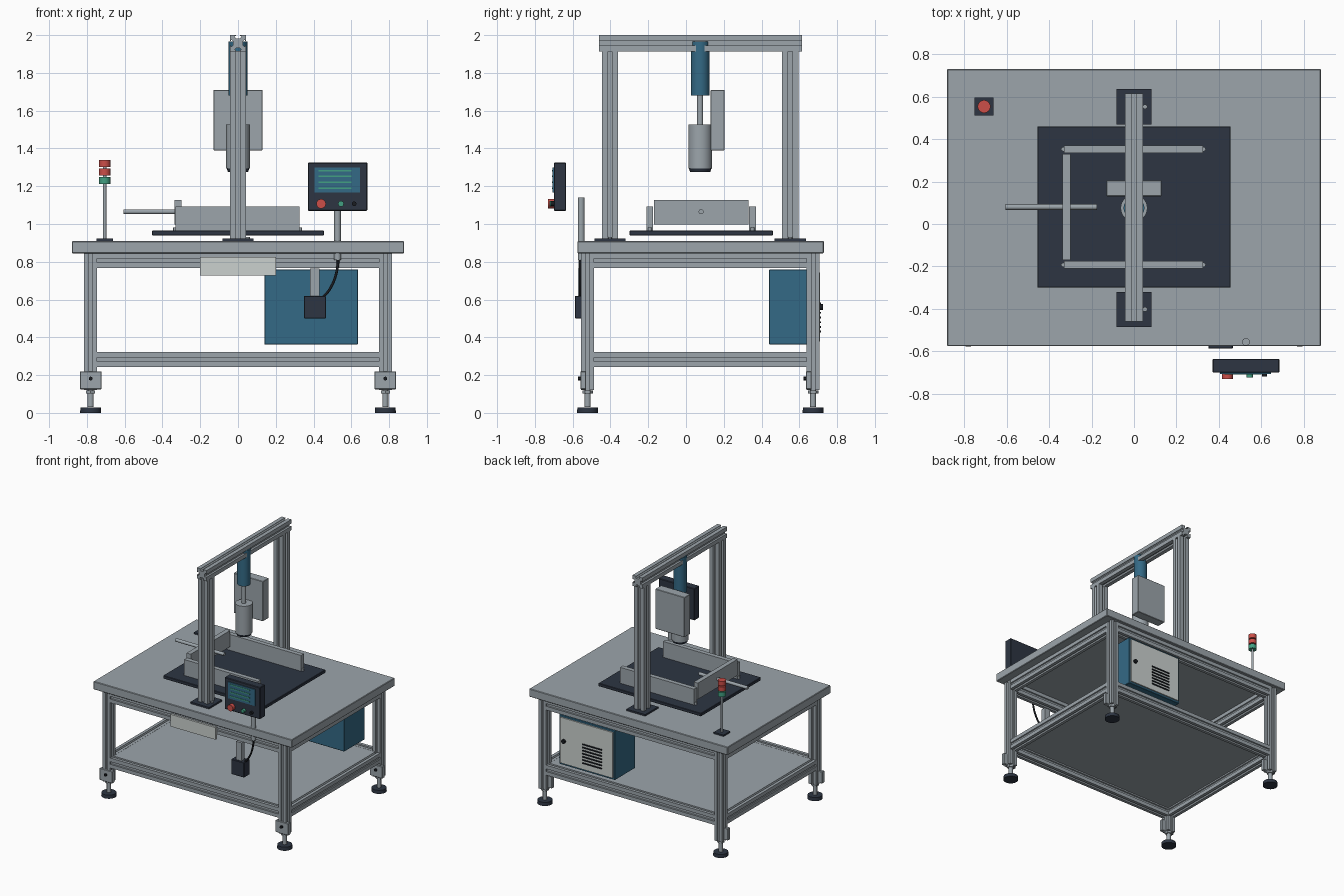
import bpy, bmesh, math
from mathutils import Vector

if "Cube" in bpy.data.objects:
    bpy.data.objects.remove(bpy.data.objects["Cube"])


def srgb(r, g, b):
    return tuple(((c / 255 + 0.055) / 1.055) ** 2.4 if c > 10 else c / 3300 for c in (r, g, b)) + (1,)


def material(name, *rgb):
    m = bpy.data.materials.new(name)
    m.diffuse_color = srgb(*rgb)
    m.use_nodes = True
    m.node_tree.nodes["Principled BSDF"].inputs["Base Color"].default_value = m.diffuse_color
    return m


GREY = material("aluminium_grey", 156, 165, 171)
DARK = material("dark_slate", 45, 53, 66)
BLUE = material("steel_blue", 52, 106, 134)
PALE = material("pale_panel", 203, 209, 207)
RED = material("signal_red", 204, 78, 72)
GREEN = material("signal_green", 66, 160, 130)
BLACK = material("black", 25, 28, 33)


def finish(bm, name, mat, smooth=False):
    bmesh.ops.recalc_face_normals(bm, faces=bm.faces)
    me = bpy.data.meshes.new(name)
    bm.to_mesh(me)
    bm.free()
    ob = bpy.data.objects.new(name, me)
    bpy.context.collection.objects.link(ob)
    me.materials.append(mat)
    if smooth:
        bpy.context.view_layer.objects.active = ob
        ob.select_set(True)
        bpy.ops.object.shade_smooth_by_angle(angle=math.radians(35))
        ob.select_set(False)
    return ob


def box(name, mat, x, y, z, bevel=0):
    """Box from (min, max) ranges."""
    bm = bmesh.new()
    bmesh.ops.create_cube(bm, size=1)
    for v in bm.verts:
        v.co = [r[0] + (c + 0.5) * (r[1] - r[0]) for r, c in zip((x, y, z), v.co)]
    if bevel:
        bmesh.ops.bevel(bm, geom=bm.edges[:], offset=bevel, segments=1, affect='EDGES')
    return finish(bm, name, mat)


def rod(name, mat, p, q, r, r2=None, n=32):
    """Round bar from point p to point q."""
    p, q = Vector(p), Vector(q)
    bm = bmesh.new()
    bmesh.ops.create_cone(bm, cap_ends=True, segments=n, radius1=r,
                          radius2=r if r2 is None else r2, depth=(q - p).length)
    rot = Vector((0, 0, 1)).rotation_difference(q - p)
    for v in bm.verts:
        v.co = rot @ v.co + (p + q) / 2
    return finish(bm, name, mat, True)


def slotted(name, axis, a, b, centre, w, h):
    """Extruded bar w by h with a T-slot along each side, running from a to b along an axis."""
    s, lip, wide, deep = 0.13, 0.07, 0.22, 0.2
    side = [(-.5, -.5), (-s, -.5), (-s, lip - .5), (-wide, lip - .5), (-s, deep - .5),
            (s, deep - .5), (wide, lip - .5), (s, lip - .5), (s, -.5)]
    pts = []
    for k in range(4):
        c, sn = round(math.cos(k * math.pi / 2)), round(math.sin(k * math.pi / 2))
        pts += [(u * c - v * sn, u * sn + v * c) for u, v in side]
    bm = bmesh.new()
    verts = []
    for u, v in pts:
        co = [centre[0] + u * w, centre[1] + v * h]
        co.insert(axis, a)
        verts.append(bm.verts.new(co))
    f = bm.faces.new(verts)
    ext = bmesh.ops.extrude_face_region(bm, geom=[f])['geom']
    for v in ext:
        if isinstance(v, bmesh.types.BMVert):
            v.co[axis] = b
    return finish(bm, name, GREY)


# table top and lower shelf
box("table_top", GREY, (-.88, .88), (-.575, .73), (.845, .91), .004)
box("lower_shelf", GREY, (-.76, .76), (-.5, .65), (.305, .322))

# legs with levelling feet and foot brackets
LX, LY = .78, (-.521, .673)
for y in LY:
    for x in (-LX, LX):
        slotted("leg", 2, .12, .845, (x, y), .068, .068)
        box("foot_bracket", GREY, (x - .057, x + .057), (y - .038, y - .008), (.125, .22), .003)
        rod("bracket_bolt", BLACK, (x, y - .052, .182), (x, y - .036, .182), .011, n=6)
        rod("foot_stem", GREY, (x, y, .03), (x, y, .125), .016)
        rod("foot_nut", GREY, (x, y, .103), (x, y, .118), .028, n=6)
        rod("foot_pad", DARK, (x, y, 0), (x, y, .028), .056, .054)

# frame rails
for z in (.283, .806):
    for y in LY:
        slotted("long_rail", 0, -LX + .034, LX - .034, (y, z), .066, .08)
    for x in (-LX, LX):
        slotted("short_rail", 1, LY[0] + .034, LY[1] - .034, (x, z), .066, .08)

# press gantry
for y in (-.402, .552):
    slotted("gantry_column", 2, .922, 1.915, (0, y), .086, .086)
    box("column_base", DARK, (-.083, .083), (y - .083, y + .083), (.91, .923))
    rod("base_bolt", GREY, (.052, y, .92), (.052, y, .932), .011, n=16)
slotted("gantry_beam", 1, -.46, .615, (0, 1.957), .086, .086)

# press cylinder and head
CY = .075
rod("press_cylinder", BLUE, (0, CY, 1.68), (0, CY, 1.965), .049)
rod("press_rod", GREY, (0, CY, 1.52), (0, CY, 1.68), .016)
rod("press_head", GREY, (0, CY, 1.295), (0, CY, 1.527), .063)
rod("press_tip", DARK, (0, CY, 1.275), (0, CY, 1.295), .053, .06)
box("press_control_box", GREY, (-.13, .13), (.13, .205), (1.39, 1.71), .003)

# work plate, side guides and pusher
box("work_plate", DARK, (-.455, .455), (-.3, .46), (.94, .965), .003)
for y in (-.192, .352):
    box("side_guide", GREY, (-.33, .325), (y - .018, y + .018), (.965, 1.092))
    for x in (-.333, .328):
        rod("guide_pin", GREY, (x, y, .965), (x, y, .982), .01, n=16)
box("pusher_plate", GREY, (-.337, -.3), (-.17, .33), (.997, 1.127))
rod("pusher_rod", GREY, (-.605, .08, 1.065), (-.175, .08, 1.065), .013)

# signal tower
SX, SY = -.706, .553
box("tower_base", DARK, (SX - .044, SX + .044), (SY - .042, SY + .042), (.91, .922))
rod("tower_pole", GREY, (SX, SY, .922), (SX, SY, 1.33), .009)
for mat, z in ((GREEN, 1.212), (RED, 1.257), (RED, 1.302)):
    rod("tower_lamp", mat, (SX, SY, z), (SX, SY, z + .036), .03)

# operator panel with screen and buttons
box("operator_panel", DARK, (.37, .685), (-.7, -.635), (1.07, 1.325), .004)
box("screen", BLUE, (.405, .645), (-.706, -.699), (1.168, 1.3))
for i, right in enumerate((.6, .6, .6, .6)):
    z = 1.283 - i * .031
    box("screen_line", GREEN, (.425, right), (-.709, -.705), (z - .004, z + .004))
for mat, x, r, d in ((RED, .44, .025, .03), (GREEN, .545, .015, .022), (BLACK, .615, .012, .018)):
    rod("panel_button", mat, (x, -.7, 1.107), (x, -.7 - d, 1.107), r)
rod("panel_post", GREY, (.527, -.555, .81), (.527, -.555, 1.14), .018)

# cable box under the panel, with its hanger and cable
box("cable_box", DARK, (.35, .465), (-.587, -.515), (.5, .62), .003)
box("cable_box_hanger", GREY, (.382, .432), (-.572, -.535), (.62, .765))
cu = bpy.data.curves.new("cable", 'CURVE')
cu.dimensions = '3D'
cu.bevel_depth = .007
cu.bevel_resolution = 2
sp = cu.splines.new('BEZIER')
sp.bezier_points.add(1)
for bp, co, l, r in zip(sp.bezier_points, ((.53, -.56, .815), (.445, -.56, .61)),
                        ((.53, -.56, .85), (.5, -.56, .65)), ((.53, -.56, .74), (.4, -.56, .58))):
    bp.co, bp.handle_left, bp.handle_right = co, l, r
cu.materials.append(BLACK)
bpy.context.collection.objects.link(bpy.data.objects.new("cable", cu))

# pale sign plate on the front rail
box("front_plate", PALE, (-.2, .2), (-.57, -.554), (.728, .825))

# electrical cabinet with louvred door
box("cabinet", BLUE, (.14, .635), (.44, .7), (.362, .76), .003)
box("cabinet_door", PALE, (.155, .62), (.7, .71), (.378, .744))
rod("door_knob", BLACK, (.585, .708, .56), (.585, .724, .56), .016)
for i in range(7):
    z = .43 + i * .025
    box("door_louvre", BLACK, (.25, .42), (.709, .716), (z - .005, z + .005))
